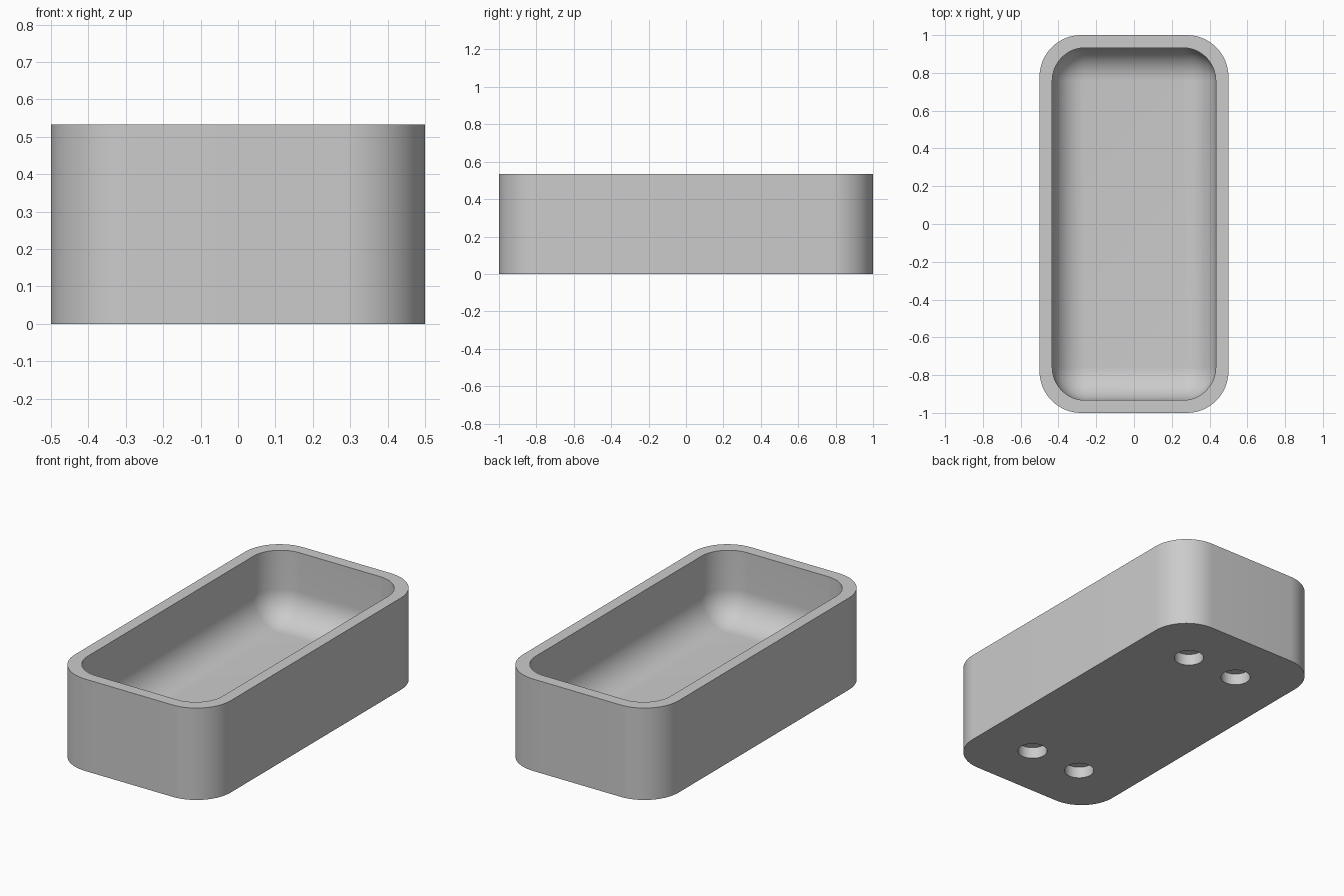
import bpy, bmesh, math

if "Cube" in bpy.data.objects:
    bpy.data.objects.remove(bpy.data.objects["Cube"], do_unlink=True)

HALF_X, HALF_Y, HEIGHT = 0.5, 1.0, 0.533
WALL = 0.067
OUTER_R = 0.22
INNER_R = 0.175
FLOOR = 0.133
STEPS = 16

grey = bpy.data.materials.new("grey plastic")
grey.use_nodes = True
colour = (0.6, 0.6, 0.6, 1)
grey.diffuse_color = colour
grey.node_tree.nodes["Principled BSDF"].inputs["Base Color"].default_value = colour


def ring(bm, inset, r, z):
    """Rounded rectangle loop, inset from the outside, with corner radius r."""
    core_x, core_y = HALF_X - inset - r, HALF_Y - inset - r
    verts = []
    for quarter, (sx, sy) in enumerate([(1, 1), (-1, 1), (-1, -1), (1, -1)]):
        for i in range(STEPS + 1):
            a = (quarter + i / STEPS) * math.pi / 2
            verts.append(bm.verts.new((sx * core_x + r * math.cos(a),
                                       sy * core_y + r * math.sin(a), z)))
    return verts


def to_object(bm, name):
    bmesh.ops.recalc_face_normals(bm, faces=bm.faces)
    mesh = bpy.data.meshes.new(name)
    bm.to_mesh(mesh)
    bm.free()
    mesh.materials.append(grey)
    obj = bpy.data.objects.new(name, mesh)
    bpy.context.collection.objects.link(obj)
    return obj


# Tray: outer wall, flat rim, inner wall and round fillet into the floor
profile = [(0, OUTER_R, 0), (0, OUTER_R, HEIGHT), (WALL, INNER_R, HEIGHT)]
for i in range(STEPS + 1):
    a = i / STEPS * math.pi / 2
    r = INNER_R * math.cos(a)
    profile.append((WALL + INNER_R - r, r, FLOOR + INNER_R * (1 - math.sin(a))))

bm = bmesh.new()
loops = [ring(bm, *level) for level in profile]
for low, high in zip(loops, loops[1:]):
    for i in range(len(low)):
        j = (i + 1) % len(low)
        bm.faces.new((low[i], low[j], high[j], high[i]))
bm.faces.new(loops[0])
bm.faces.new(loops[-1])
bmesh.ops.remove_doubles(bm, verts=bm.verts, dist=0.0005)
tray = to_object(bm, "tray")

# Four blind round holes in the underside
HOLE_R, HOLE_DEPTH = 0.08, 0.067
bm = bmesh.new()
for x in (-0.167, 0.167):
    for y in (-0.667, 0.667):
        made = bmesh.ops.create_cone(bm, cap_ends=True, segments=48, radius1=HOLE_R,
                                     radius2=HOLE_R, depth=2 * HOLE_DEPTH)
        bmesh.ops.translate(bm, verts=made["verts"], vec=(x, y, 0))
cutter = to_object(bm, "hole_cutter")
cutter.hide_render = True

cut = tray.modifiers.new("holes", 'BOOLEAN')
cut.operation = 'DIFFERENCE'
cut.solver = 'EXACT'
cut.object = cutter

bpy.ops.object.select_all(action='DESELECT')
tray.select_set(True)
bpy.context.view_layer.objects.active = tray
bpy.ops.object.modifier_apply(modifier=cut.name)
bpy.data.objects.remove(cutter, do_unlink=True)
bpy.ops.object.shade_smooth_by_angle(angle=math.radians(35))
